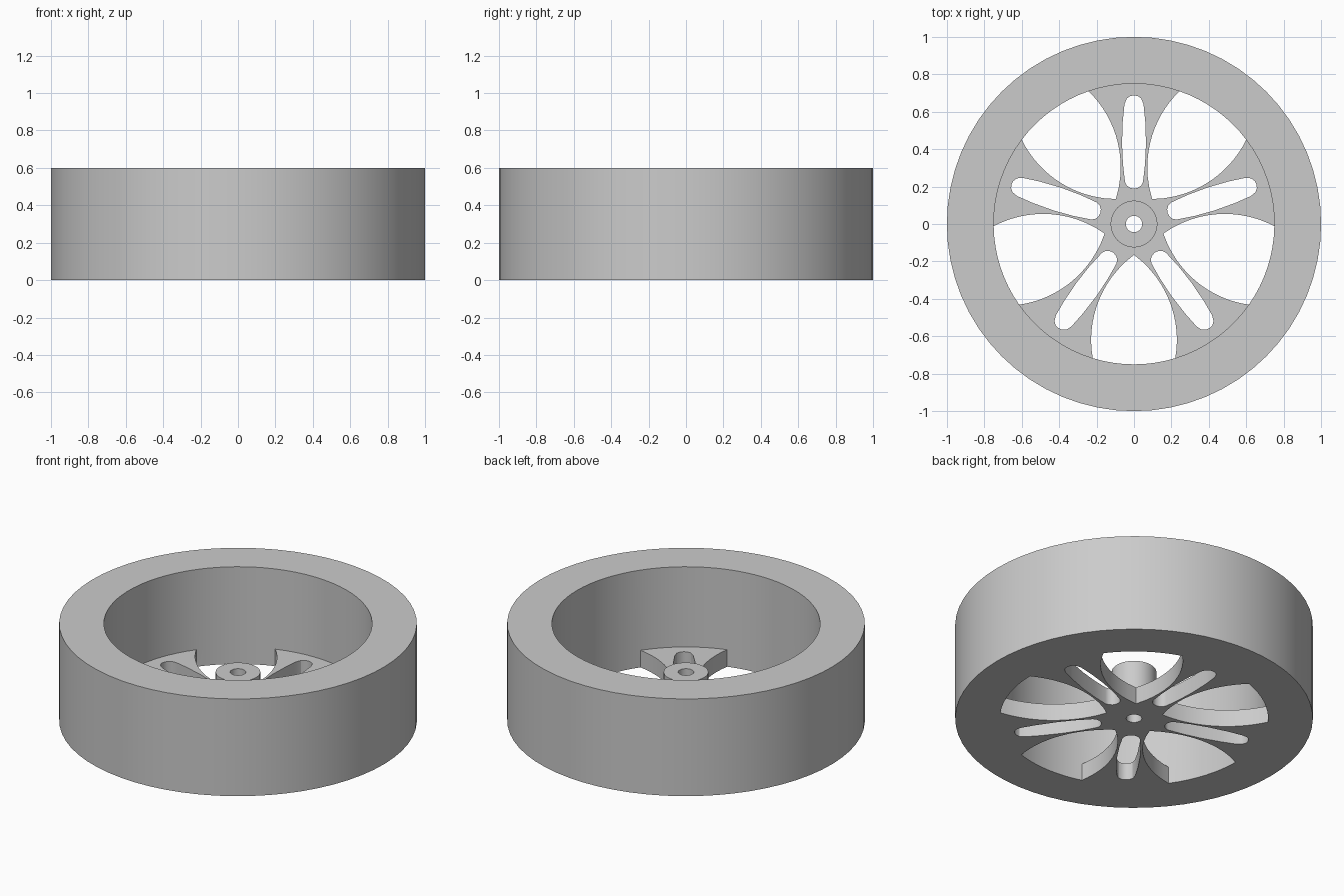
import bpy
import bmesh
from math import sin, cos, pi, radians, sqrt

cube = bpy.data.objects.get("Cube")
if cube:
    bpy.data.objects.remove(cube)

HEIGHT, PLATE, HUB = 0.6, 0.105, 0.3
RIM, HUB_R, BORE_R = 0.75, 0.125, 0.044
SPOKES = 5
HALF = radians(17.1)  # half the angle of a window at the rim

bm = bmesh.new()


def circle(radius, count):
    return [(radius * cos(2 * pi * i / count), radius * sin(2 * pi * i / count)) for i in range(count)]


def arc(start, end, steps):
    angles = [start + (end - start) * i / steps for i in range(steps + 1)]
    return [(RIM * cos(a), RIM * sin(a)) for a in angles]


def turn(points, angle):
    c, s = cos(angle), sin(angle)
    return [(x * c - y * s, x * s + y * c) for x, y in points]


def fill(z, *loops):
    """Flat face bounded by the first loop, with the others as holes."""
    edges = []
    for points in loops:
        verts = [bm.verts.new((x, y, z)) for x, y in points]
        edges += [bm.edges.new((v, verts[i - 1])) for i, v in enumerate(verts)]
    bmesh.ops.triangle_fill(bm, edges=edges, use_beauty=True, use_dissolve=False, normal=(0, 0, 1))


def wall(points, low, high):
    """Upright wall along a closed loop."""
    a = [bm.verts.new((x, y, low)) for x, y in points]
    b = [bm.verts.new((x, y, high)) for x, y in points]
    for i in range(len(points)):
        bm.faces.new((a[i - 1], a[i], b[i], b[i - 1]))


# Window side: circular bulge from the pointed inner tip out to the rim
TIP, BULGE_U, BULGE_R, BULGE_V = 0.165, 0.62, 0.5665, -0.3375
end_u = RIM * cos(HALF)
side = []
for i in range(1, 14):
    u = TIP + (end_u - TIP) * i / 14
    side.append((u, BULGE_V + sqrt(BULGE_R ** 2 - (u - BULGE_U) ** 2)))
corner = (end_u, RIM * sin(HALF))
inner_edge = ([(corner[0], -corner[1])] + [(u, -v) for u, v in reversed(side)]
              + [(TIP, 0)] + side + [corner])
window = inner_edge + arc(HALF, -HALF, 8)[1:-1]

# Slot: barrel-shaped opening along each spoke
half_slot = [(0.193, 0.02), (0.205, 0.038), (0.225, 0.048), (0.32, 0.059), (0.43, 0.064),
             (0.55, 0.06), (0.64, 0.051), (0.67, 0.039), (0.684, 0.02)]
slot = [(0.189, 0)] + half_slot + [(0.687, 0)] + [(u, -v) for u, v in reversed(half_slot)]

# Repeat the openings around the wheel
step = 2 * pi / SPOKES
windows, slots, star, rim = [], [], [], []
for k in range(SPOKES):
    mid = -pi / 2 + k * step
    windows.append(turn(window, mid))
    slots.append(turn(slot, mid + step / 2))
    spoke_arc = turn(arc(HALF, step - HALF, 8), mid)
    star += turn(inner_edge, mid) + spoke_arc[1:-1]
    rim += turn(arc(-HALF, HALF, 8), mid) + spoke_arc[1:-1]

outer = circle(1, 64)
hub = circle(HUB_R, 40)
bore = circle(BORE_R, 24)

# Flat faces
fill(0, outer, bore, *windows, *slots)
fill(PLATE, star, hub, *slots)
fill(HUB, hub, bore)
fill(HEIGHT, outer, rim)

# Walls
wall(outer, 0, HEIGHT)
wall(rim, PLATE, HEIGHT)
wall(hub, PLATE, HUB)
wall(bore, 0, HUB)
for opening in windows + slots:
    wall(opening, 0, PLATE)

bmesh.ops.remove_doubles(bm, verts=bm.verts[:], dist=0.0001)
bmesh.ops.recalc_face_normals(bm, faces=bm.faces[:])

mesh = bpy.data.meshes.new("wheel")
bm.to_mesh(mesh)
bm.free()
wheel = bpy.data.objects.new("wheel", mesh)
bpy.context.collection.objects.link(wheel)

# Plain grey finish
grey = bpy.data.materials.new("light grey")
grey.use_nodes = True
colour = (0.6, 0.6, 0.6, 1)
grey.diffuse_color = colour
grey.node_tree.nodes["Principled BSDF"].inputs["Base Color"].default_value = colour
mesh.materials.append(grey)

bpy.ops.object.select_all(action='DESELECT')
wheel.select_set(True)
bpy.context.view_layer.objects.active = wheel
bpy.ops.object.shade_smooth_by_angle(angle=radians(30))
